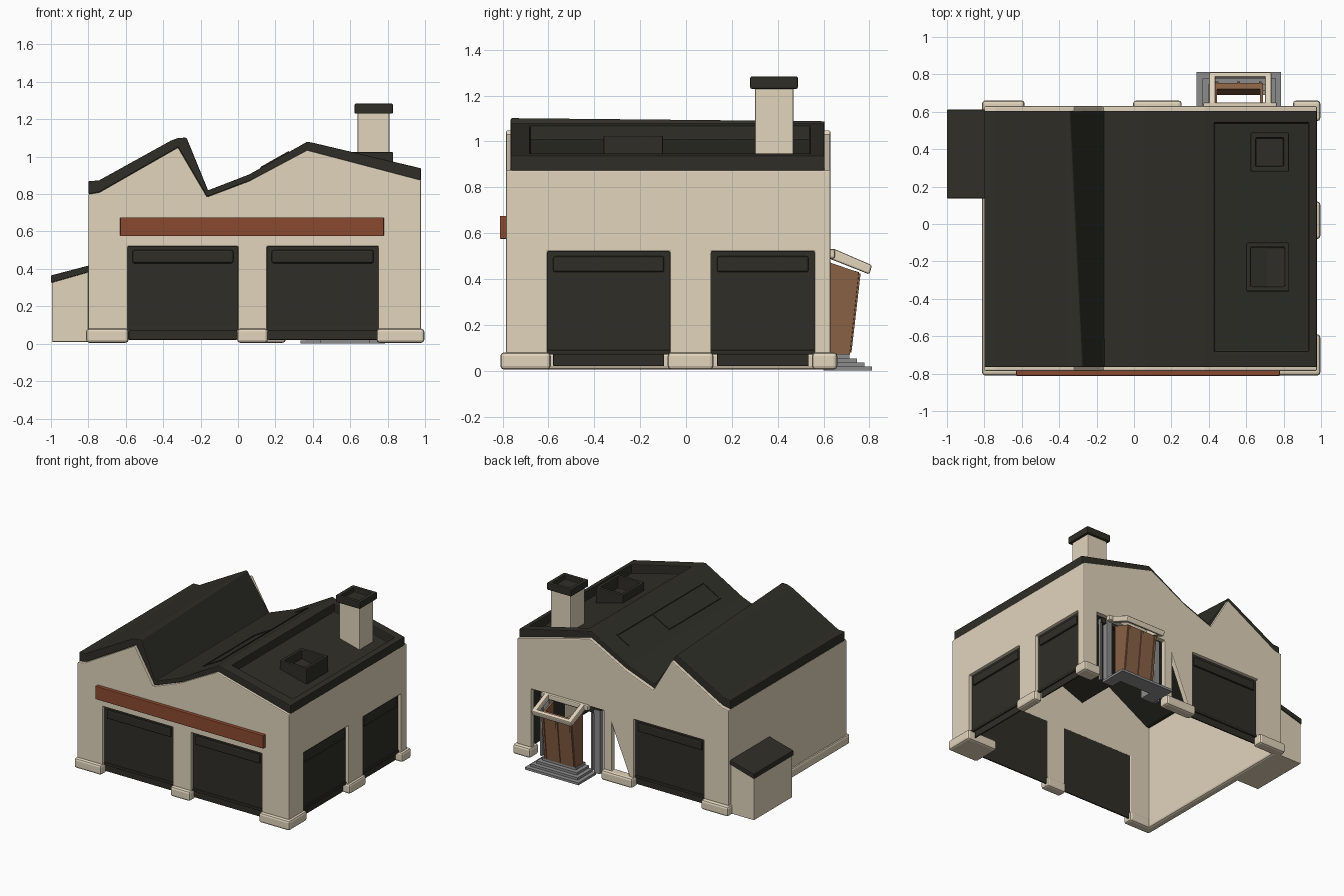
import bpy, bmesh
from mathutils import Vector

old = bpy.data.objects.get("Cube")
if old:
    bpy.data.objects.remove(old, do_unlink=True)


def material(name, rgb):
    m = bpy.data.materials.new(name)
    m.use_nodes = True
    m.diffuse_color = (*rgb, 1)
    bsdf = m.node_tree.nodes["Principled BSDF"]
    bsdf.inputs["Base Color"].default_value = (*rgb, 1)
    bsdf.inputs["Roughness"].default_value = 0.8
    return m


CREAM = material("cream plaster", (0.76, 0.66, 0.505))
DARK = material("dark roofing", (0.028, 0.027, 0.020))
RED = material("red brown sign", (0.26, 0.068, 0.03))
WOOD = material("brown wood", (0.25, 0.12, 0.06))
GREY = material("grey stone", (0.26, 0.265, 0.26))


def finish(bm, name, mat, bevel=0):
    bmesh.ops.recalc_face_normals(bm, faces=bm.faces)
    me = bpy.data.meshes.new(name)
    bm.to_mesh(me)
    bm.free()
    ob = bpy.data.objects.new(name, me)
    bpy.context.collection.objects.link(ob)
    if mat:
        me.materials.append(mat)
    if bevel:
        add_bevel(ob, bevel)
    return ob


def add_bevel(ob, width):
    b = ob.modifiers.new("soft edges", "BEVEL")
    b.width, b.segments = width, 2
    b.limit_method, b.angle_limit = "ANGLE", 0.6


def prism(name, pts, axis, lo, hi, mat, bevel=0):
    """Extrude a flat outline along one axis."""
    def place(p, q):
        return {"x": (q, *p), "y": (p[0], q, p[1]), "z": (*p, q)}[axis]
    bm = bmesh.new()
    face = bm.faces.new([bm.verts.new(place(p, lo)) for p in pts])
    new = bmesh.ops.extrude_face_region(bm, geom=[face])["geom"]
    shift = Vector(place((0, 0), hi - lo))
    bmesh.ops.translate(bm, vec=shift, verts=[g for g in new if isinstance(g, bmesh.types.BMVert)])
    return finish(bm, name, mat, bevel)


def box(name, x, y, z, mat, bevel=0):
    return prism(name, [(x[0], y[0]), (x[1], y[0]), (x[1], y[1]), (x[0], y[1])], "z", *z, mat, bevel)


def hollow_box(name, x, y, z, rim, depth, mat):
    """Box with a pit sunk into its top."""
    ob = box(name, x, y, z, mat)
    bm = bmesh.new()
    bm.from_mesh(ob.data)
    top = max(bm.faces, key=lambda f: f.calc_center_median().z)
    bmesh.ops.inset_region(bm, faces=[top], thickness=rim)
    pit = bmesh.ops.extrude_discrete_faces(bm, faces=[top])["faces"][0]
    bmesh.ops.translate(bm, vec=(0, 0, -depth), verts=pit.verts)
    bm.to_mesh(ob.data)
    bm.free()
    add_bevel(ob, 0.006)
    return ob


def cut(ob, cutter):
    m = ob.modifiers.new("cut", "BOOLEAN")
    m.operation, m.solver, m.object = "DIFFERENCE", "EXACT", cutter
    cutter.hide_render = True
    cutter.hide_viewport = True
    cutter.display_type = "WIRE"


# Building extents
X0, X1, Y0, Y1 = -0.80, 0.978, -0.785, 0.63
TOP, THICK = 0.52, 0.04

# Walls: gabled prism hollowed out, with door openings
wall_line = [(X0, 0.80), (-0.74, 0.81), (-0.32, 1.05), (-0.165, 0.785),
             (0.06, 0.87), (0.37, 1.035), (X1, 0.875)]
walls = prism("walls", [(X0, 0.015)] + wall_line + [(X1, 0.015)], "y", Y0, Y1, CREAM)
cut(walls, box("interior_cutter", (X0 + THICK, X1 - THICK), (Y0 + THICK, Y1 - THICK), (-0.2, 1.4), None))

front_doors = [(-0.59, 0.0), (0.155, 0.75)]
side_doors = [(-0.605, -0.07), (0.11, 0.56)]
back_door, entrance = (-0.59, 0.0), (0.25, 0.86)
for a, b in front_doors:
    cut(walls, box("front_opening_cutter", (a, b), (Y0 - 0.1, Y0 + 0.1), (-0.1, TOP), None))
for a, b in (back_door, entrance):
    cut(walls, box("back_opening_cutter", (a, b), (Y1 - 0.1, Y1 + 0.1), (-0.1, TOP), None))
for a, b in side_doors:
    cut(walls, box("side_opening_cutter", (X1 - 0.1, X1 + 0.1), (a, b), (-0.1, TOP), None))
# Three-cornered gap in the rear pier
cut(walls, prism("pier_gap_cutter", [(0.185, 0.44), (0.185, 0.08), (0.035, 0.08)],
                 "y", Y1 - 0.1, Y1 + 0.1, None))
add_bevel(walls, 0.014)


# Roller doors: panel, shutter housing, lower rail
def roller_door(name, axis, span, face, out, rail_inset):
    a, b = span

    def part(suffix, inset, z, near, far, bevel=0):
        along = (a + inset, b - inset)
        across = tuple(sorted((face - out * near, face - out * far)))
        x, y = (along, across) if axis == "x" else (across, along)
        box(name + suffix, x, y, z, DARK, bevel)
    part("_panel", -0.01, (0.08, TOP + 0.01), 0.025, 0.038)
    part("_housing", 0.025, (0.43, 0.50), 0.01, 0.03, 0.012)
    part("_rail", rail_inset, (0.02, 0.075), 0.028, 0.04, 0.005)
    part("_sill", -0.01, (0.07, 0.09), 0.018, 0.038, 0.004)


for i, span in enumerate(front_doors):
    roller_door(f"front_door_{i + 1}", "x", span, Y0, -1, 0.005)
for i, span in enumerate(side_doors):
    roller_door(f"side_door_{i + 1}", "y", span, X1, 1, 0.025)
roller_door("back_door", "x", back_door, Y1, 1, 0.005)

# Plinth blocks under the piers
F, B, L, R = Y0 - 0.025, Y1 + 0.03, X0 - 0.012, X1 + 0.018
plinths = {
    "front_left": ((0.74, R), (F, -0.59)), "front_middle": ((-0.005, 0.16), (F, Y0 + 0.05)),
    "front_right": ((L, -0.585), (F, Y0 + 0.05)), "left_middle": ((X1 - 0.05, R), (-0.08, 0.12)),
    "back_left": ((0.85, R), (0.55, B)), "back_middle": ((-0.005, 0.255), (Y1 - 0.05, B)),
    "back_right": ((L, -0.585), (Y1 - 0.05, B)), "right_side": ((L, X0 + 0.05), (F + 0.01, B - 0.01)),
}
for name, (x, y) in plinths.items():
    box(name + "_plinth", x, y, (0.005, 0.08), CREAM, 0.016)

# Sawtooth roof with a sunken, railed left-hand slope
roof_line = [(X0, 0.87), (-0.745, 0.872), (-0.36, 1.085), (-0.32, 1.10), (-0.275, 1.102),
             (-0.16, 0.82), (0.06, 0.905), (0.37, 1.08), (0.41, 1.072), (X1, 0.938)]
underside = wall_line[:-2] + [(0.37, 0.99), (0.94, 0.845), (X1, 0.875)]
roof = prism("roof", underside + roof_line[::-1], "y", Y0 + 0.02, Y1 - 0.025, DARK)

# The sharp ridge narrows towards the back, baring the rear gable
for v in roof.data.vertices:
    if v.co.y > 0 and -0.35 < v.co.x < -0.2:
        if v.co.z > 1.07:
            v.co.x = -0.36 + (v.co.x + 0.36) * 0.2
            v.co.z = 1.085 + (v.co.z - 1.085) * 0.2
        else:
            v.co.x, v.co.z = -0.36, 1.0
cut(roof, prism("roof_well_cutter", [(0.43, 1.008), (0.935, 0.878), (0.935, 1.3), (0.43, 1.3)],
                "y", -0.68, 0.54, None))
add_bevel(roof, 0.006)


# Thin plates edging a long roof light on the middle slope
def slope_z(x):
    return 0.905 + (x - 0.06) * 0.175 / 0.31


def slope_plate(name, x, y):
    a, b = x
    prism(name, [(a, slope_z(a) - 0.003), (b, slope_z(b) - 0.003),
                 (b, slope_z(b) + 0.006), (a, slope_z(a) + 0.006)], "y", *y, DARK)


for name, x, y in (("lower", (0.12, 0.132), (-0.58, 0.03)), ("upper", (0.26, 0.272), (-0.58, 0.45)),
                   ("front", (0.12, 0.272), (-0.592, -0.58)), ("middle", (0.14, 0.26), (0.02, 0.032)),
                   ("back", (0.17, 0.272), (0.44, 0.452))):
    slope_plate("roof_light_" + name + "_edge", x, y)

# Roof hatch and chimney
hollow_box("roof_hatch", (0.60, 0.83), (-0.36, -0.10), (0.87, 1.025), 0.035, 0.09, DARK)
box("chimney_stack", (0.64, 0.81), (0.30, 0.47), (0.87, 1.24), CREAM, 0.008)
hollow_box("chimney_cap", (0.623, 0.828), (0.28, 0.488), (1.23, 1.283), 0.04, 0.035, DARK)

# Sign board
box("sign_board", (-0.63, 0.78), (-0.812, -0.77), (0.575, 0.675), RED, 0.004)

# Lean-to shed on the right
prism("shed_walls", [(-0.995, 0.01), (X0, 0.01), (X0, 0.39), (-0.995, 0.34)], "y", 0.145, 0.605, CREAM, 0.004)
prism("shed_roof", [(-1.0, 0.325), (X0 + 0.01, 0.385), (X0 + 0.01, 0.42), (-1.0, 0.365)],
      "y", 0.137, 0.612, DARK, 0.005)

# Rear entrance: U-shaped steps
RISE = 0.018
for i in range(4):
    a, b, back, front = 0.335 + 0.03 * i, 0.785 - 0.025 * i, 0.60, 0.812 - 0.033 * i
    prism(f"entrance_step_{i + 1}", [(a, back), (a, front), (b, front), (b, back), (0.70, back),
                                     (0.70, 0.69), (0.44, 0.69), (0.44, back)],
          "z", RISE * i, RISE * (i + 1), GREY)

# Grey door jambs and head
for side, x in (("right", 0.29), ("left", 0.715)):
    box(side + "_entrance_jamb", (x, x + 0.05), (0.575, 0.62), (0.02, 0.50), GREY, 0.005)
    box(side + "_entrance_trim", (x + 0.075, x + 0.09), (0.58, 0.60), (0.02, 0.50), GREY)
box("entrance_head", (0.29, 0.805), (0.575, 0.61), (0.47, 0.51), DARK)

# Leaning timber porch: front leaf, battens and two cheeks
prism("porch_leaf", [(0.69, 0.07), (0.715, 0.07), (0.755, 0.43), (0.72, 0.44)], "x", 0.43, 0.69, WOOD, 0.003)
for side, x in (("right", 0.43), ("left", 0.675)):
    prism(side + "_porch_cheek", [(0.62, 0.07), (0.70, 0.07), (0.735, 0.435), (0.62, 0.475)],
          "x", x, x + 0.015, WOOD)
for i in range(3):
    x = 0.437 + 0.115 * i
    prism(f"porch_batten_{i + 1}", [(0.712, 0.08), (0.722, 0.08), (0.762, 0.425), (0.75, 0.425)],
          "x", x, x + 0.016, WOOD)

# Canopy rails around the porch
for side, x in (("right", 0.40), ("left", 0.70)):
    prism(side + "_canopy_rail", [(0.61, 0.495), (0.80, 0.42), (0.812, 0.46), (0.65, 0.53), (0.61, 0.53)],
          "x", x, x + 0.035, CREAM, 0.008)
prism("front_canopy_rail", [(0.775, 0.43), (0.80, 0.42), (0.812, 0.46), (0.787, 0.471)],
      "x", 0.40, 0.735, CREAM, 0.008)
box("back_canopy_rail", (0.37, 0.765), (0.61, 0.65), (0.49, 0.53), CREAM, 0.008)
